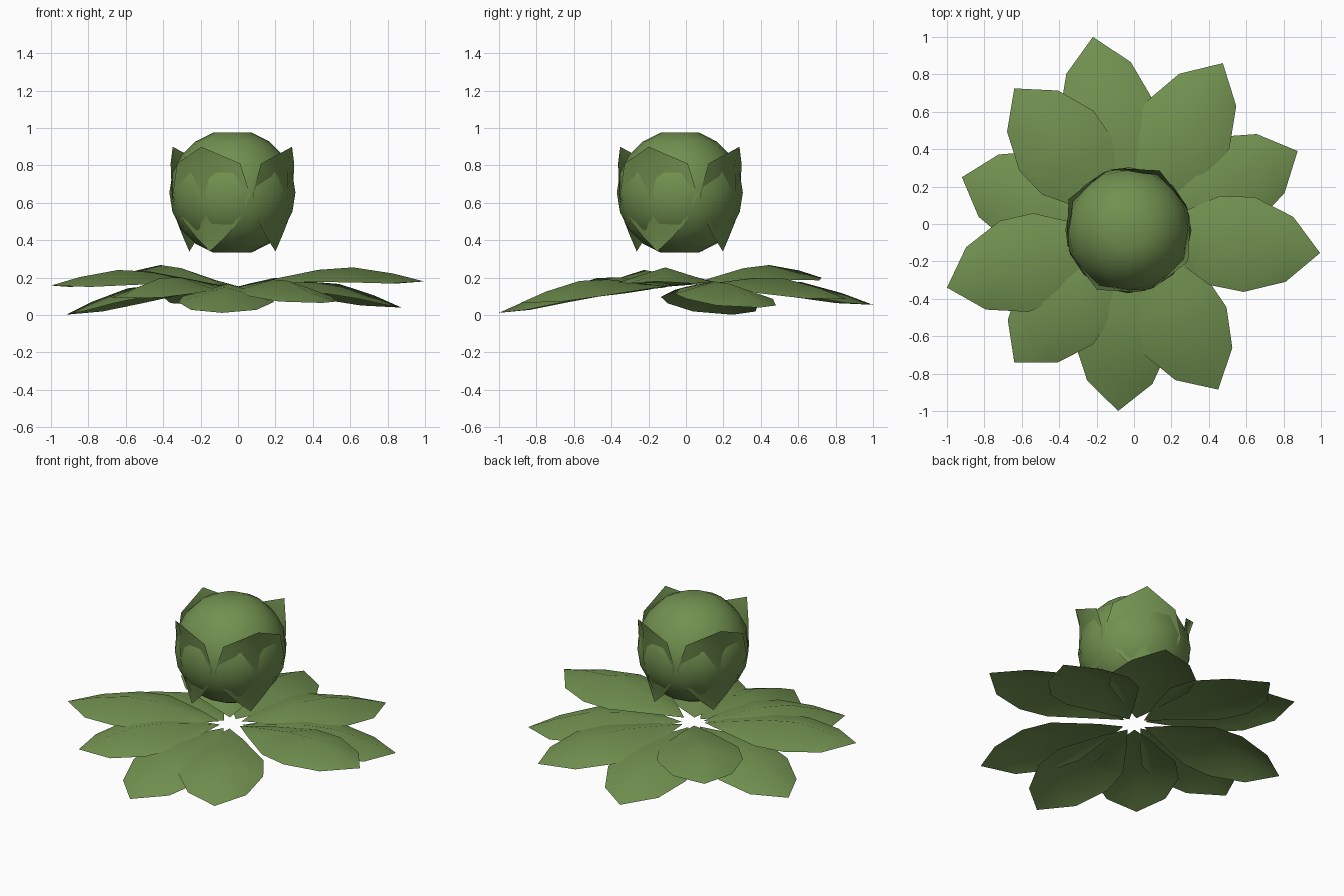
import bpy
import bmesh
from math import sin, cos, radians, atan2, hypot

cube = bpy.data.objects.get("Cube")
if cube:
    bpy.data.objects.remove(cube, do_unlink=True)

CX, CY = -0.03, -0.033

green = bpy.data.materials.new("leaf_green")
green.use_nodes = True
color = (0.168, 0.283, 0.08, 1)
green.diffuse_color = color
bsdf = next(n for n in green.node_tree.nodes if n.type == 'BSDF_PRINCIPLED')
bsdf.inputs["Base Color"].default_value = color
bsdf.inputs["Roughness"].default_value = 0.8


def finish(name, bm):
    """Turn a bmesh into a smooth green object."""
    for f in bm.faces:
        f.smooth = True
    mesh = bpy.data.meshes.new(name)
    bm.to_mesh(mesh)
    bm.free()
    mesh.materials.append(green)
    obj = bpy.data.objects.new(name, mesh)
    bpy.context.collection.objects.link(obj)
    return obj


def leaf(name, rows, place):
    """Leaf three vertices wide; rows of zero width close to a point."""
    bm = bmesh.new()
    grid = []
    for row in rows:
        if row[2] == 0:
            grid.append([bm.verts.new(place(row, 0))] * 3)
        else:
            grid.append([bm.verts.new(place(row, s)) for s in (-1, 0, 1)])
    for a, b in zip(grid, grid[1:]):
        for j in (0, 1):
            corners = dict.fromkeys((a[j], b[j], b[j + 1], a[j + 1]))
            bm.faces.new(list(corners))
    return finish(name, bm)


# Round head with slightly flattened poles
bm = bmesh.new()
bmesh.ops.create_uvsphere(bm, u_segments=16, v_segments=10, radius=0.337)
for v in bm.verts:
    v.co.z = max(-0.32, min(0.32, v.co.z))
    v.co += type(v.co)((CX, CY, 0.655))
finish("head", bm)

# Four leaves hugging the head: height, radius, half angle
wrap_rows = [(0.34, 0.26, 0), (0.42, 0.267, 20), (0.50, 0.298, 34),
             (0.64, 0.337, 44), (0.81, 0.333, 35), (0.90, 0.36, 0)]
for k in range(4):
    def place_wrap(row, side, k=k):
        z, r, half = row
        a = radians(-117.6 + 90 * k - side * half)
        return (CX + r * cos(a), CY + r * sin(a), z)
    leaf(f"wrapped_leaf_{k + 1}", wrap_rows, place_wrap)

# Ten base leaves: fraction of length, midrib height, half width, edge drop
base_rows = [(0.07, 0.16, 0, 0), (0.2, 0.19, 0.09, 0.02),
             (0.45, 0.242, 0.24, 0.065), (0.63, 0.255, 0.255, 0.08),
             (0.84, 0.222, 0.175, 0.053), (1, 0.18, 0, 0)]
# Position of each leaf tip
tips = [(-0.22, 1.0, 0.055), (0.475, 0.86, 0.085), (0.875, 0.39, 0.04),
        (0.995, -0.155, 0.18), (0.45, -0.885, 0.065), (-0.085, -1.0, 0.012),
        (-0.64, -0.74, 0.09), (-1.0, -0.34, 0.158), (-0.92, 0.25, 0.002),
        (-0.64, 0.725, 0.2)]
for k, (tx, ty, tz) in enumerate(tips):
    length = hypot(tx - CX, ty - CY)
    angle = atan2(ty - CY, tx - CX)

    def place_base(row, side):
        u, z, w, drop = row
        along, across = u * length, side * w
        return (CX + along * cos(angle) - across * sin(angle),
                CY + along * sin(angle) + across * cos(angle),
                z + (tz - 0.18) * u - drop * abs(side))
    leaf(f"base_leaf_{k + 1}", base_rows, place_base)
